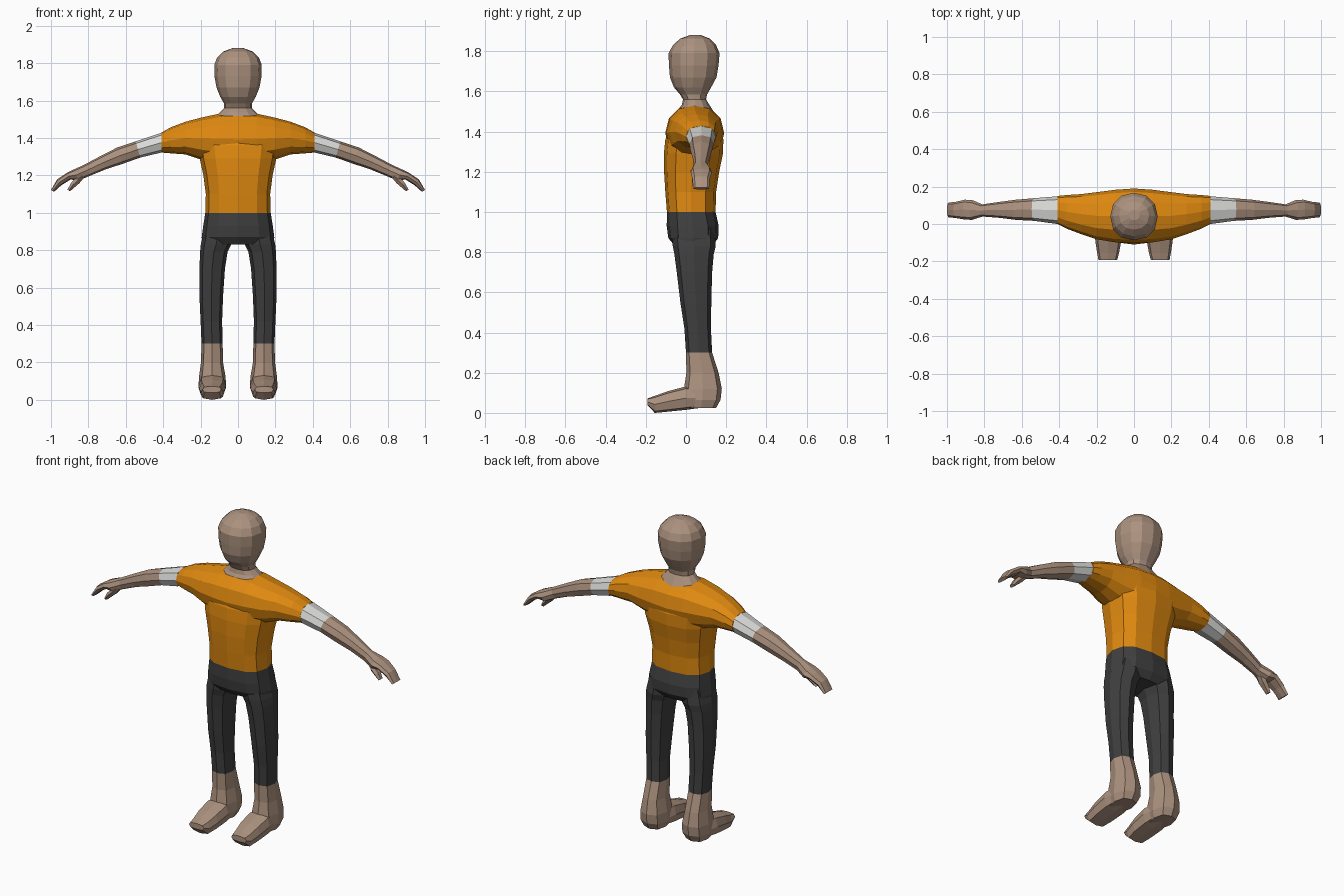
import bpy, bmesh, math
from mathutils import Vector


def material(name, rgb):
    m = bpy.data.materials.new(name)
    m.diffuse_color = (*rgb, 1)
    return m


MATS = [material("skin", (0.41, 0.285, 0.21)), material("orange_cloth", (0.74, 0.25, 0.005)),
        material("dark_cloth", (0.05, 0.05, 0.051)), material("white_cuff", (0.70, 0.70, 0.69))]
SKIN, ORANGE, DARK, WHITE = range(4)


def loft(name, axis, rings, n=8, power=2.0, mat=SKIN, side=1, bands=None):
    """Skin rings along an axis. Ring: (position, a_min, a_max, b_min, b_max[, lean]).
    a and b are the other two axes in xyz order; bands gives a material per segment."""
    a_ax, b_ax = [i for i in range(3) if i != axis]
    bm = bmesh.new()
    loops = []
    for r in rings:
        pos, a0, a1, b0, b1 = r[:5]
        lean = r[5] if len(r) > 5 else 0
        loop = []
        for k in range(n):
            t = 2 * math.pi * k / n
            c, s = math.cos(t), math.sin(t)
            u = math.copysign(abs(c) ** (2 / power), c)
            w = math.copysign(abs(s) ** (2 / power), s)
            p = Vector()
            p[axis] = pos + lean * w
            p[a_ax] = (a0 + a1) / 2 + u * (a1 - a0) / 2
            p[b_ax] = (b0 + b1) / 2 + w * (b1 - b0) / 2
            p.x *= side
            loop.append(bm.verts.new(p))
        loops.append(loop)
    for i in range(len(loops) - 1):
        for k in range(n):
            j = (k + 1) % n
            f = bm.faces.new((loops[i][k], loops[i][j], loops[i + 1][j], loops[i + 1][k]))
            f.material_index = bands[i] if bands else mat
    for loop, m in ((loops[0], 0), (loops[-1], -1)):
        bm.faces.new(loop).material_index = bands[m] if bands else mat
    bmesh.ops.recalc_face_normals(bm, faces=bm.faces[:])
    me = bpy.data.meshes.new(name)
    bm.to_mesh(me)
    bm.free()
    for m in MATS:
        me.materials.append(m)
    ob = bpy.data.objects.new(name, me)
    bpy.context.collection.objects.link(ob)
    return ob


def fuse(base, *others):
    """Unite closed parts into the base part."""
    for o in others:
        mod = base.modifiers.new("union", 'BOOLEAN')
        mod.operation = 'UNION'
        mod.solver = 'EXACT'
        mod.object = o
        bpy.context.view_layer.objects.active = base
        bpy.ops.object.modifier_apply(modifier=mod.name)
        bpy.data.objects.remove(o)
    return base


# Head, neck and open collar
loft("head", 2, [
    (1.48, -0.155, 0.155, -0.06, 0.15), (1.535, -0.10, 0.10, -0.02, 0.115),
    (1.56, -0.075, 0.075, -0.015, 0.10), (1.585, -0.075, 0.075, -0.03, 0.105),
    (1.62, -0.095, 0.095, -0.06, 0.125), (1.67, -0.115, 0.115, -0.08, 0.152),
    (1.73, -0.126, 0.126, -0.085, 0.162), (1.79, -0.127, 0.127, -0.087, 0.167),
    (1.83, -0.112, 0.112, -0.065, 0.150), (1.862, -0.08, 0.08, -0.03, 0.12),
    (1.88, -0.03, 0.03, 0.02, 0.075)], n=12, power=2.2)

# Shirt: trunk plus a yoke that runs from sleeve to sleeve
trunk = loft("shirt", 2, [
    (1.0, -0.175, 0.175, -0.095, 0.147), (1.1, -0.172, 0.172, -0.103, 0.150),
    (1.2, -0.185, 0.185, -0.109, 0.165), (1.29, -0.205, 0.205, -0.110, 0.184),
    (1.36, -0.215, 0.215, -0.103, 0.186), (1.42, -0.17, 0.17, -0.08, 0.165)],
    n=12, power=2.6, mat=ORANGE)
half = [(0.41, 0.0, 0.15, 1.322, 1.428), (0.36, -0.025, 0.155, 1.318, 1.457),
        (0.28, -0.055, 0.160, 1.312, 1.487), (0.20, -0.082, 0.170, 1.285, 1.508),
        (0.10, -0.098, 0.183, 1.26, 1.530)]
yoke = loft("yoke", 0, [(-r[0], *r[1:]) for r in half] + [(0, -0.103, 0.19, 1.25, 1.535)]
            + half[::-1], n=12, power=2.15, mat=ORANGE)
fuse(trunk, yoke)

# Arms: white cuff, forearm, hand and thumb
for side, tag in ((1, "left"), (-1, "right")):
    arm = loft("arm_" + tag, 0, [
        (0.41, 0.0, 0.148, 1.322, 1.428), (0.535, 0.017, 0.138, 1.295, 1.382, 0.012),
        (0.63, 0.022, 0.130, 1.262, 1.350, 0.014), (0.72, 0.033, 0.118, 1.232, 1.305, 0.012),
        (0.81, 0.040, 0.105, 1.195, 1.257, 0.012), (0.865, 0.022, 0.128, 1.172, 1.232, 0.012),
        (0.905, 0.024, 0.130, 1.178, 1.213, 0.010), (0.955, 0.032, 0.118, 1.148, 1.178, 0.012),
        (0.992, 0.036, 0.115, 1.112, 1.122, 0.008)],
        n=8, power=2.5, side=side, bands=[WHITE] + [SKIN] * 7)
    thumb = loft("thumb", 0, [
        (0.81, 0.045, 0.10, 1.202, 1.235), (0.855, 0.03, 0.09, 1.155, 1.195, 0.008),
        (0.885, 0.03, 0.08, 1.132, 1.160, 0.010), (0.905, 0.035, 0.07, 1.114, 1.124, 0.008)],
        n=6, side=side)
    fuse(arm, thumb)

# Trousers: hips plus two legs
hips = loft("trousers", 2, [
    (1.0, -0.175, 0.175, -0.095, 0.147), (0.93, -0.186, 0.186, -0.096, 0.163),
    (0.87, -0.194, 0.194, -0.088, 0.160), (0.83, -0.192, 0.192, -0.055, 0.130)],
    n=12, power=2.6, mat=DARK)
legs = [loft("leg", 2, [
    (0.92, 0.02, 0.178, -0.07, 0.145), (0.83, 0.036, 0.199, -0.066, 0.148),
    (0.79, 0.056, 0.203, -0.058, 0.138), (0.70, 0.070, 0.206, -0.046, 0.130),
    (0.55, 0.080, 0.206, -0.028, 0.126), (0.42, 0.085, 0.200, -0.008, 0.124),
    (0.30, 0.082, 0.195, 0.0, 0.130)], n=8, power=2.5, mat=DARK, side=s) for s in (1, -1)]
fuse(hips, *legs)

# Bare feet: ankle and heel, then the forefoot
for side, tag in ((1, "left"), (-1, "right")):
    ankle = loft("foot_" + tag, 2, [
        (0.30, 0.082, 0.195, 0.0, 0.130), (0.20, 0.080, 0.198, 0.002, 0.162),
        (0.12, 0.066, 0.209, -0.01, 0.178), (0.065, 0.064, 0.211, -0.01, 0.172),
        (0.025, 0.080, 0.198, 0.0, 0.150)], n=8, power=2.6, side=side)
    forefoot = loft("forefoot", 1, [
        (0.08, 0.075, 0.200, 0.026, 0.12), (0.0, 0.064, 0.211, 0.015, 0.132),
        (-0.09, 0.068, 0.207, 0.006, 0.108), (-0.155, 0.080, 0.197, 0.0, 0.085),
        (-0.192, 0.090, 0.190, 0.038, 0.072)], n=8, power=3.2, side=side)
    fuse(ankle, forefoot)
